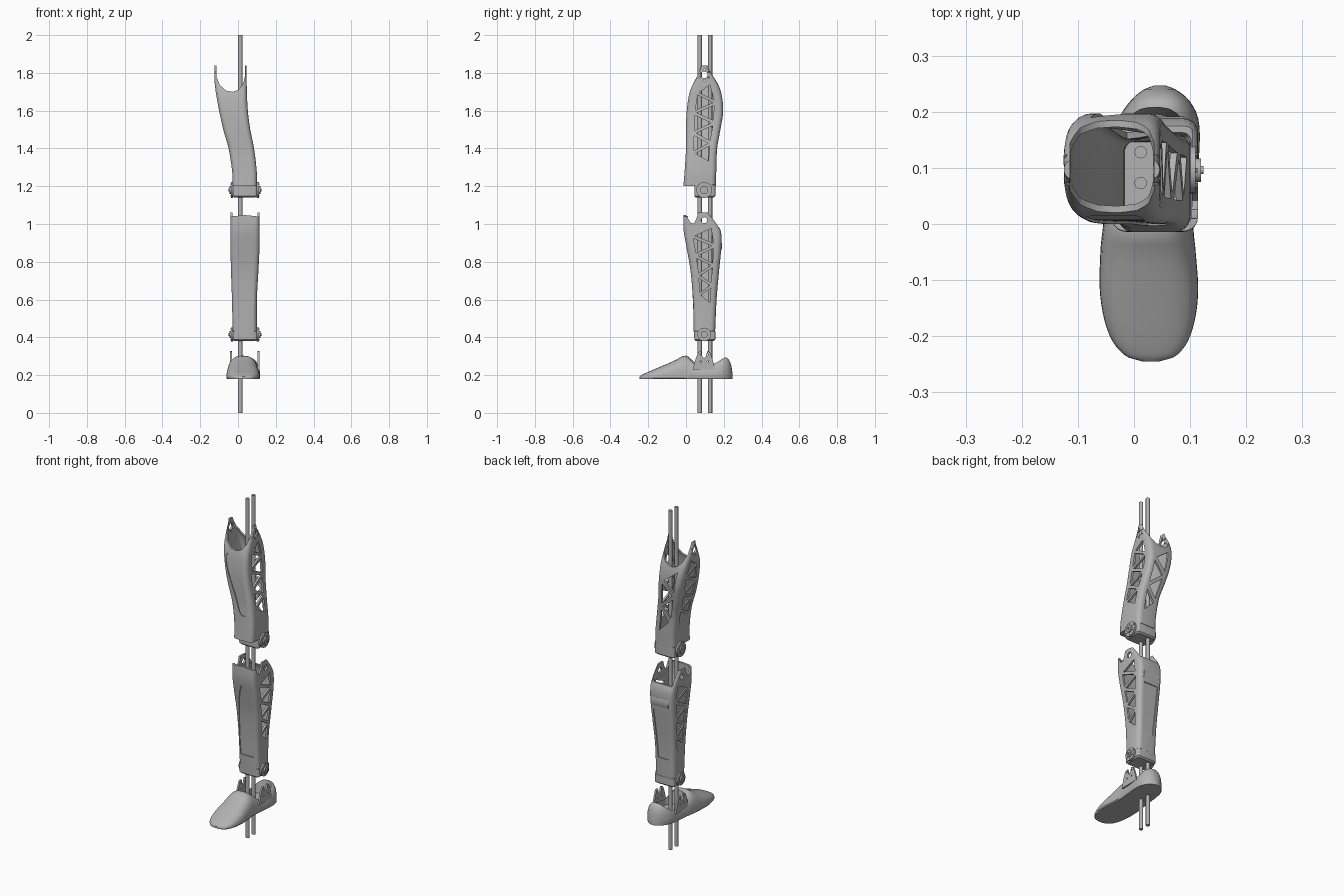
import bpy, bmesh, math
from mathutils import Vector

if "Cube" in bpy.data.objects:
    bpy.data.objects.remove(bpy.data.objects["Cube"])

grey = bpy.data.materials.new("plain grey")
grey.use_nodes = True
shade = (0.45, 0.45, 0.45, 1)
grey.diffuse_color = shade
grey.node_tree.nodes["Principled BSDF"].inputs["Base Color"].default_value = shade
parts = []


def loft(bm, rings, closed=False):
    """Skin a row of rings; cap the ends or join the last ring to the first."""
    loops = [[bm.verts.new(p) for p in ring] for ring in rings]
    pairs = list(zip(loops, loops[1:])) + ([(loops[-1], loops[0])] if closed else [])
    for a, b in pairs:
        for i in range(len(a)):
            j = (i + 1) % len(a)
            bm.faces.new((a[i], a[j], b[j], b[i]))
    if not closed:
        bm.faces.new(loops[0])
        bm.faces.new(loops[-1])


def make(name, solids, closed=False):
    bm = bmesh.new()
    for rings in solids:
        loft(bm, rings, closed)
    bmesh.ops.recalc_face_normals(bm, faces=bm.faces)
    bmesh.ops.triangulate(bm, faces=[f for f in bm.faces if len(f.verts) > 4])
    mesh = bpy.data.meshes.new(name)
    bm.to_mesh(mesh)
    bm.free()
    mesh.materials.append(grey)
    obj = bpy.data.objects.new(name, mesh)
    bpy.context.scene.collection.objects.link(obj)
    parts.append(obj)
    return obj


def cut(obj, solids):
    """Subtract a group of solids and keep the plain result."""
    cutter = make("cutter", solids)
    parts.remove(cutter)
    cutter.hide_render = True
    mod = obj.modifiers.new("cut", "BOOLEAN")
    mod.operation, mod.solver, mod.object = "DIFFERENCE", "EXACT", cutter
    bpy.context.view_layer.update()
    deps = bpy.context.evaluated_depsgraph_get()
    mesh = bpy.data.meshes.new_from_object(obj.evaluated_get(deps))
    obj.modifiers.clear()
    obj.data = mesh
    bpy.data.objects.remove(cutter)


def at(table, t):
    """Smoothly interpolate the rows of a profile table."""
    i = max(k for k in range(len(table) - 1) if k == 0 or table[k][0] <= t)
    a, b = table[i], table[i + 1]
    p, n = table[max(i - 1, 0)], table[min(i + 2, len(table) - 1)]
    d = b[0] - a[0]
    s = min(max((t - a[0]) / d, 0), 1)
    out = []
    for k in range(1, len(a)):
        m0 = (b[k] - p[k]) / (b[0] - p[0]) * d
        m1 = (n[k] - a[k]) / (n[0] - a[0]) * d
        w = s * s * (3 - 2 * s)
        out.append(a[k] + (b[k] - a[k]) * w + m0 * s * (1 - s) ** 2 - m1 * s * s * (1 - s))
    return out


def rrect(x0, x1, y0, y1, z, r, steps=5):
    r = min(r, (x1 - x0) * 0.49, (y1 - y0) * 0.49)
    corners = ((x1 - r, y1 - r), (x0 + r, y1 - r), (x0 + r, y0 + r), (x1 - r, y0 + r))
    return [(cx + r * math.cos(a), cy + r * math.sin(a), z)
            for q, (cx, cy) in enumerate(corners)
            for a in [math.pi / 2 * (q + k / steps) for k in range(steps + 1)]]


def shell(name, table, wall=0.012, count=28):
    z0, z1 = table[0][0], table[-1][0]
    levels = [z0 + (z1 - z0) * i / count for i in range(count + 1)]
    outer, inner = [], []
    for z in levels:
        x0, x1, y0, y1 = at(table, z)
        outer.append(rrect(x0, x1, y0, y1, z, 0.026))
        inner.append(rrect(x0 + wall, x1 - wall, y0 + wall, y1 - wall, z, 0.016))
    return make(name, [outer + inner[::-1]], closed=True)


def prism_x(points, x0, x1):
    return [[(x, y, z) for y, z in points] for x in (x0, x1)]


def prism_y(points, y0, y1):
    return [[(x, y, z) for x, z in points] for y in (y0, y1)]


def disc(y, z, r, x0, x1, n=24):
    turn = [2 * math.pi * i / n for i in range(n)]
    return prism_x([(y + r * math.cos(a), z + r * math.sin(a)) for a in turn], x0, x1)


def bolts(y, z, ring, r, x0, x1, n=6):
    turn = [2 * math.pi * (i + 0.5) / n for i in range(n)]
    return [disc(y + ring * math.cos(a), z + ring * math.sin(a), r, x0, x1, 10) for a in turn]


def truss(table, side, z0, z1, n, lo, hi, depth):
    """Triangular pockets in a zigzag that follow one wall: side 0 -x, 1 +x, 3 back."""
    sign = -1 if side == 0 else 1
    base = 0 if side == 3 else 2
    pts = []
    for i in range(n + 2):
        z = z0 + (z1 - z0) * i / (n + 1)
        row = at(table, z)
        pts.append(Vector((row[base] + lo if i % 2 else row[base + 1] - hi, z)))
    solids = []
    for tri in zip(pts, pts[1:], pts[2:]):
        mid = sum(tri, Vector((0, 0))) / 3
        tri = [mid + (p - mid) * 0.74 for p in tri]
        rings = []
        for off in (0.02, -depth):
            walls = [at(table, p.y)[side] + sign * off for p in tri]
            rings.append([(p.x, w, p.y) if side == 3 else (w, p.x, p.y)
                          for p, w in zip(tri, walls)])
        solids.append(rings)
    return solids


def recess(table, rows, side, depth=0.005):
    """Shallow panel in the front (2) or back (3) wall; rows give z and the x span."""
    sign = -1 if side == 2 else 1
    rings = []
    for i in range(17):
        z = rows[0][0] + (rows[-1][0] - rows[0][0]) * i / 16
        x0, x1 = at(rows, z)
        y = at(table, z)[side]
        out, deep = y + sign * 0.02, y - sign * depth
        rings.append([(x0, out, z), (x1, out, z), (x1, deep, z), (x0, deep, z)])
    return [rings]


def block(name, x0, x1, y0, y1, z0, z1, c=0.008):
    rings = [rrect(x0 + d, x1 - d, y0 + d, y1 - d, z, 0.012, 3)
             for z, d in ((z0, c), (z0 + c, 0), (z1 - c, 0), (z1, c))]
    return make(name, [rings])


# Two long rods through the whole leg
for name, y in (("front_rod", 0.073), ("back_rod", 0.128)):
    make(name, [[rrect(0.001, 0.023, y - 0.011, y + 0.011, z, 0.011) for z in (0, 2)]])

# Thigh: leaning shell with fork lugs, trusses and a front panel
hub_y = 0.096
thigh_rows = [(1.2, -.028, .1, -.014, .158), (1.27, -.03, .1, -.008, .16),
              (1.4, -.05, .085, 0, .165), (1.5, -.078, .065, 0, .182),
              (1.6, -.1, .052, .004, .197), (1.7, -.118, .047, .02, .185),
              (1.77, -.125, .046, .05, .155), (1.82, -.125, .046, .07, .125),
              (1.84, -.125, .046, .08, .114)]
thigh = shell("thigh_shell", thigh_rows)
scoop = [(-.114, 1.9), (-.114, 1.78), (-.095, 1.735), (-.065, 1.707), (-.03, 1.7),
         (.005, 1.712), (.026, 1.74), (.036, 1.78), (.036, 1.9)]
cut(thigh, [prism_y(scoop, -0.1, 0.3)])
cut(thigh, truss(thigh_rows, 1, 1.32, 1.75, 7, 0.035, 0.035, 0.03))
cut(thigh, truss(thigh_rows, 0, 1.32, 1.75, 7, 0.035, 0.035, 0.007))
cut(thigh, truss(thigh_rows, 3, 1.27, 1.7, 4, 0.028, 0.028, 0.03))
cut(thigh, recess(thigh_rows, [(1.34, .025, .045), (1.36, .01, .058), (1.45, -.02, .05),
                               (1.55, -.058, .025), (1.65, -.088, .015),
                               (1.675, -.078, .005)], 2))
cut(thigh, [disc(hub_y, 1.79, 0.018, -0.2, 0.2)])
cut(thigh, bolts(hub_y, 1.79, 0.028, 0.004, -0.2, 0.2))

# Shin: shell with a front lip, side lugs, trusses and panels
shin_rows = [(.4, -.028, .1, .042, .153), (.6, -.032, .1, .035, .162),
             (.75, -.037, .108, .024, .175), (.88, -.04, .114, .002, .187),
             (.96, -.04, .114, -.012, .185), (1.01, -.04, .114, -.014, .16),
             (1.06, -.04, .114, -.012, .12)]
shin = shell("shin_shell", shin_rows)
notch = [(.01, 1.1), (.01, 1.03), (.026, 1.005), (.042, 1.003), (.056, 1.03), (.075, 1.1)]
cut(shin, [prism_x(notch, -0.2, 0.2)])
cut(shin, [prism_y([(-.029, .985), (.103, .985), (.103, 1.1), (-.029, 1.1)], 0.03, 0.3)])
cut(shin, [prism_y([(-.1, 1.03), (-.02, 1.042), (.037, 1.047), (.09, 1.042), (.17, 1.03),
                    (.17, 1.1), (-.1, 1.1)], -0.1, 0.03)])
cut(shin, truss(shin_rows, 1, 0.57, 0.99, 7, 0.035, 0.03, 0.03))
cut(shin, truss(shin_rows, 0, 0.57, 0.99, 7, 0.035, 0.03, 0.007))
cut(shin, recess(shin_rows, [(.5, -.01, .08), (.6, -.014, .084), (.75, -.01, .08),
                             (.88, .008, .064), (.935, .028, .046)], 2))
cut(shin, recess(shin_rows, [(.54, .002, .07), (.7, -.006, .078), (.83, -.01, .086)], 3))
cut(shin, [disc(hub_y, 1.02, 0.016, -0.2, 0.2)])
# Raised band across the calf
band = []
for z, grow in ((0.855, 0), (0.87, 0.004), (0.89, 0.004), (0.905, 0)):
    x0, x1, y0, y1 = at(shin_rows, z)
    band.append([(x0 + .025, y1 - .005, z), (x1 - .025, y1 - .005, z),
                 (x1 - .025, y1 + grow, z), (x0 + .025, y1 + grow, z)])
make("calf_band", [band])

# Knee and ankle joints: block, round hubs and bolts on both sides
for name, z, low, high, r in (("knee", 1.18, 1.14, 1.215, .042), ("ankle", .415, .38, .44, .036)):
    block(name + "_block", -.027, .1, .045, .155, low, high)
    hubs = [disc(hub_y, z, r, x, x + .012) for x in (-.038, .098)]
    caps = [disc(hub_y, z, r * .5, x, x + .012) for x in (-.046, .107)]
    make(name + "_hubs", hubs)
    make(name + "_caps", caps)
    make(name + "_bolts", bolts(hub_y, z, r * .75, .004, -.041, .113))
    make(name + "_pin", [disc(hub_y, z, .007, -.05, .124, 12)])
block("thigh_floor", -.022, .094, -.006, .15, 1.202, 1.216, 0.003)

# Foot: rounded shoe with a flat sole and an open collar
foot_rows = [(-.245, .015, .045, .192), (-.236, -.014, .074, .2), (-.2, -.043, .1, .217),
             (-.13, -.06, .114, .247), (-.05, -.06, .11, .282), (-.01, -.056, .106, .304),
             (.02, -.052, .106, .294), (.06, -.046, .11, .272), (.14, -.037, .117, .275),
             (.19, -.026, .114, .294), (.222, -.004, .097, .288), (.24, .018, .074, .25),
             (.247, .036, .056, .205)]
sole, rings = 0.18, []
for i in range(41):
    y = 0.001 - 0.246 * math.cos(math.pi * i / 40)
    x0, x1, top = at(foot_rows, y)
    cx, w, ring = (x0 + x1) / 2, (x1 - x0) / 2, []
    for k in range(21):
        a = math.pi * k / 20
        c, s = math.cos(a), math.sin(a)
        ring.append((cx + w * math.copysign(abs(c) ** 0.75, c), y,
                     sole + 0.006 + (top - sole - 0.006) * max(s, 0) ** 0.75))
    ring += [(cx - w * 0.95, y, sole), (cx + w * 0.95, y, sole)]
    rings.append(ring)
foot = make("foot", [rings])
cut(foot, [[rrect(-.02, .092, .025, .195, .215, .05), rrect(-.028, .1, .005, .215, .34, .05)]])

# Forked ankle lugs on the foot
fork = [(.035, .23), (.05, .285), (.065, .322), (.08, .327), (.086, .3), (.096, .288),
        (.106, .3), (.112, .327), (.127, .322), (.14, .285), (.155, .23)]
lugs = make("foot_lugs", [prism_x(fork, x, x + .01) for x in (-.042, .104)])
cut(lugs, bolts(hub_y, 0.29, 0.026, 0.004, -0.2, 0.2, 4))

# Smooth shading with sharp edges kept
bpy.ops.object.select_all(action="DESELECT")
for obj in parts:
    obj.select_set(True)
bpy.context.view_layer.objects.active = parts[0]
bpy.ops.object.shade_smooth_by_angle(angle=math.radians(35))
